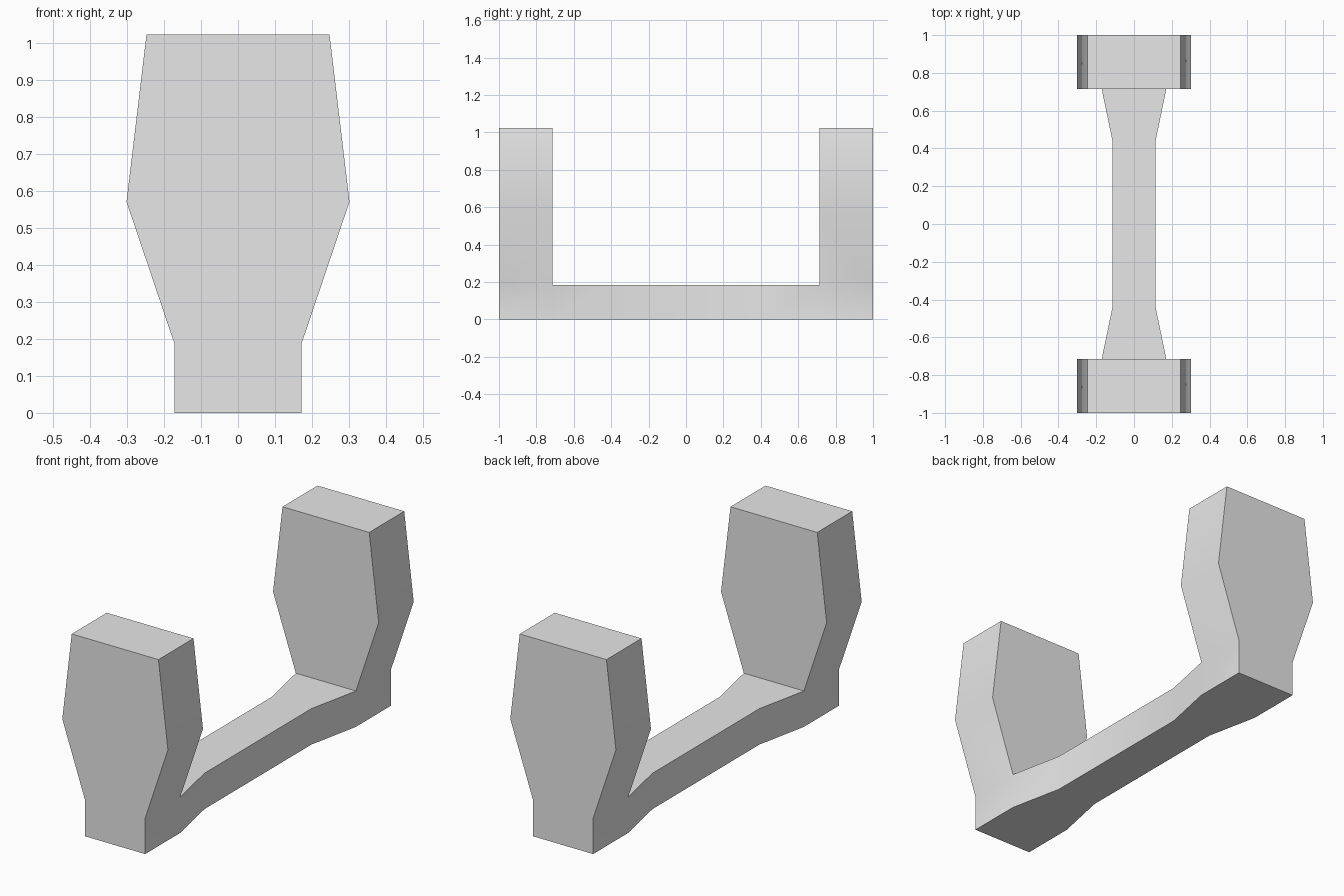
import bpy
import bmesh

cube = bpy.data.objects.get("Cube")
if cube:
    bpy.data.objects.remove(cube, do_unlink=True)

# Plain grey material
grey = bpy.data.materials.new("light grey")
grey.use_nodes = True
colour = (0.8, 0.8, 0.8, 1)
grey.diffuse_color = colour
grey.node_tree.nodes["Principled BSDF"].inputs["Base Color"].default_value = colour

BAR_TOP = 0.185
FOOT = 0.171
# Half widths of the base along its length, mirrored about the middle
half_plan = [(-1.0, FOOT), (-0.715, FOOT), (-0.435, 0.113)]
plan = half_plan + [(-y, w) for y, w in reversed(half_plan)]
# Height and half width of each upright above the base
upright_levels = [(0.57, 0.301), (1.022, 0.247)]

bm = bmesh.new()

# Base bar: a waisted strip raised to its full thickness
rows = [[bm.verts.new((s * w, y, 0)) for s in (-1, 1)] for y, w in plan]
strip = [bm.faces.new((a[0], a[1], b[1], b[0])) for a, b in zip(rows, rows[1:])]
raised = bmesh.ops.extrude_face_region(bm, geom=strip, use_keep_orig=True)["geom"]
for v in raised:
    if isinstance(v, bmesh.types.BMVert):
        v.co.z = BAR_TOP

# Two uprights: the end faces pulled up through each level
tops = [f for f in raised if isinstance(f, bmesh.types.BMFace)]
ends = [f for f in tops if abs(f.calc_center_median().y) > 0.8]
for face in ends:
    for z, w in upright_levels:
        face = bmesh.ops.extrude_discrete_faces(bm, faces=[face])["faces"][0]
        for v in face.verts:
            v.co.z = z
            v.co.x = w if v.co.x > 0 else -w

bmesh.ops.recalc_face_normals(bm, faces=bm.faces)
mesh = bpy.data.meshes.new("cradle_bracket")
bm.to_mesh(mesh)
bm.free()
mesh.materials.append(grey)

bracket = bpy.data.objects.new("cradle_bracket", mesh)
bpy.context.collection.objects.link(bracket)

# Soft side bends, crisp outer edges
bpy.ops.object.select_all(action="DESELECT")
bracket.select_set(True)
bpy.context.view_layer.objects.active = bracket
bpy.ops.object.shade_smooth_by_angle()
